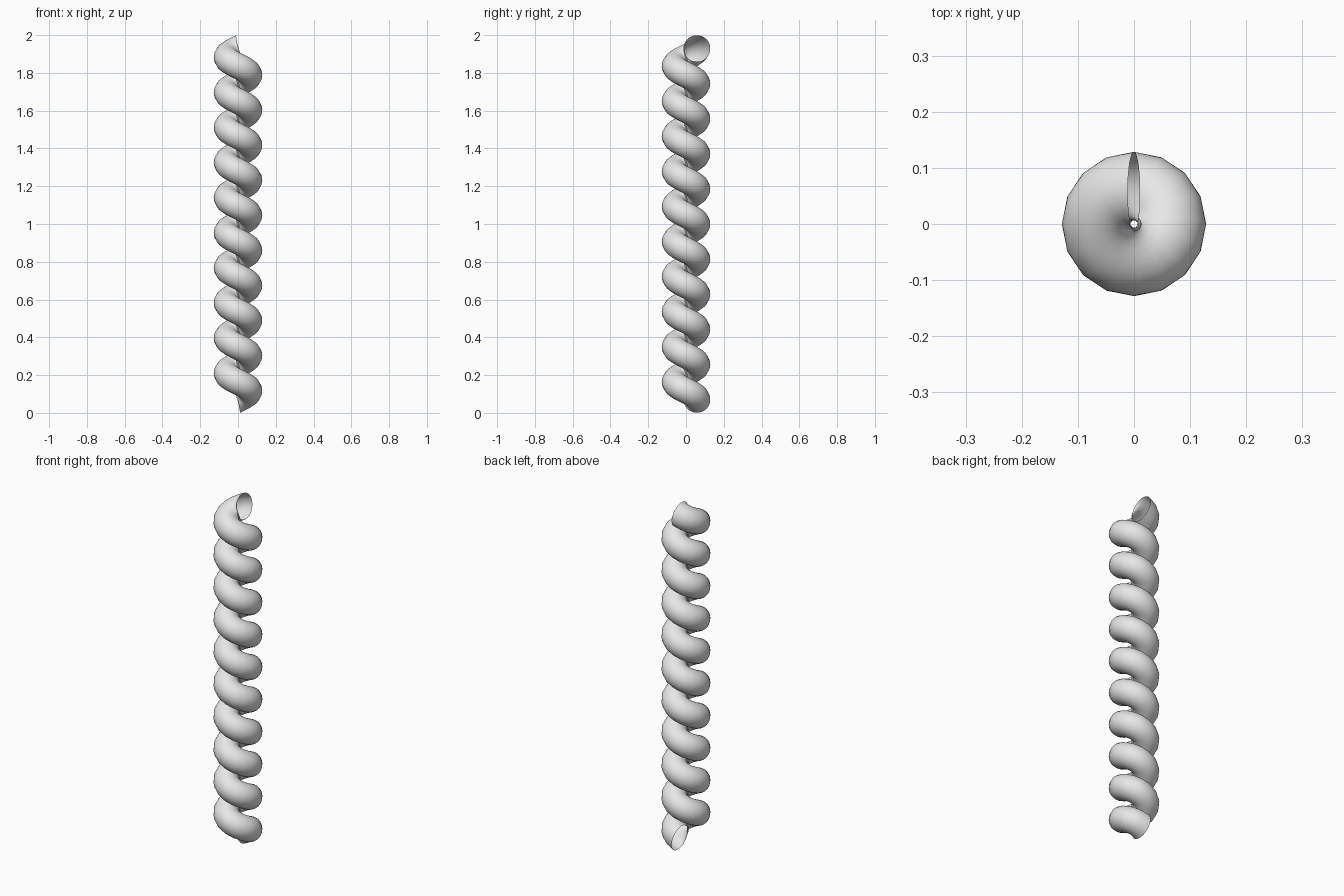
import bpy, bmesh, math
from mathutils import Matrix, Vector

if "Cube" in bpy.data.objects:
    bpy.data.objects.remove(bpy.data.objects["Cube"])

TURNS, STEPS, SIDES = 10, 16, 32
RADIUS, OFFSET, PITCH = 0.071, 0.0575, 0.1858
TILT = math.radians(-9)

grey = bpy.data.materials.new("light grey")
grey.diffuse_color = (0.8, 0.8, 0.8, 1)
grey.use_nodes = True
grey.node_tree.nodes["Principled BSDF"].inputs["Base Color"].default_value = grey.diffuse_color

# Round section of the tube, leaning slightly along the climb
section = []
for i in range(SIDES):
    a = 2 * math.pi * i / SIDES
    p = Vector((0, RADIUS * math.cos(a), RADIUS * math.sin(a)))
    section.append(Matrix.Rotation(TILT, 4, 'Y') @ p + Vector((0, OFFSET, RADIUS)))

# Sweep the section around and up the axis, ends left open
bm = bmesh.new()
rings = []
for s in range(TURNS * STEPS + 1):
    t = s / STEPS
    m = Matrix.Translation((0, 0, PITCH * t)) @ Matrix.Rotation(-2 * math.pi * t, 4, 'Z')
    rings.append([bm.verts.new(m @ p) for p in section])
for a, b in zip(rings, rings[1:]):
    for i in range(SIDES):
        j = (i + 1) % SIDES
        f = bm.faces.new((a[i], a[j], b[j], b[i]))
        f.smooth = True

mesh = bpy.data.meshes.new("spiral_tube")
bm.to_mesh(mesh)
bm.free()
mesh.materials.append(grey)
tube = bpy.data.objects.new("spiral_tube", mesh)
bpy.context.collection.objects.link(tube)

# Keep the pinched inner edge crisp
bpy.context.view_layer.objects.active = tube
tube.select_set(True)
bpy.ops.object.shade_smooth_by_angle(angle=math.radians(40))
